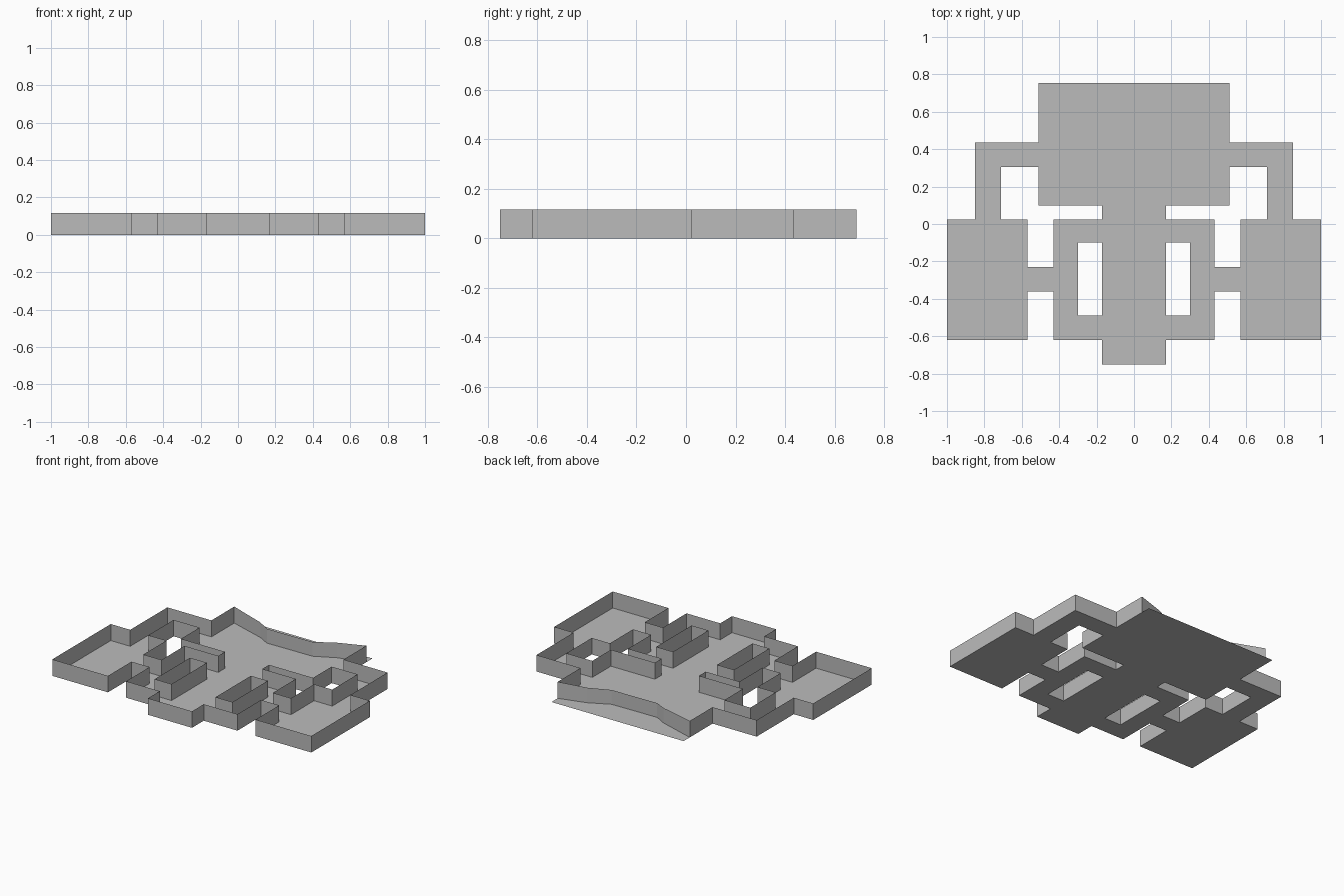
import bpy

if "Cube" in bpy.data.objects:
    bpy.data.objects.remove(bpy.data.objects["Cube"])

HEIGHT = 0.115

grey = bpy.data.materials.new("plain_grey")
grey.diffuse_color = (0.5, 0.5, 0.5, 1.0)
grey.use_nodes = True
grey.node_tree.nodes["Principled BSDF"].inputs["Base Color"].default_value = grey.diffuse_color


def add_mesh(name, verts, faces):
    mesh = bpy.data.meshes.new(name)
    mesh.from_pydata(verts, [], faces)
    mesh.materials.append(grey)
    obj = bpy.data.objects.new(name, mesh)
    bpy.context.collection.objects.link(obj)
    return obj


def floor(name, rects):
    verts, faces = [], []
    for x0, x1, y0, y1 in rects:
        n = len(verts)
        verts += [(x0, y0, 0), (x1, y0, 0), (x1, y1, 0), (x0, y1, 0)]
        faces.append((n, n + 1, n + 2, n + 3))
    return add_mesh(name, verts, faces)


def wall(name, path, closed=False):
    # Upright sheet along a path; a third value overrides the top height
    n = len(path)
    verts = [(p[0], p[1], 0) for p in path]
    verts += [(p[0], p[1], p[2] if len(p) > 2 else HEIGHT) for p in path]
    count = n if closed else n - 1
    faces = [(i, (i + 1) % n, n + (i + 1) % n, n + i) for i in range(count)]
    return add_mesh(name, verts, faces)


# Floor: central hall and spine, plus the mirrored wings
side_rects = [
    (0.51, 0.85, 0.305, 0.435),    # upper corridor
    (0.71, 0.85, 0.025, 0.305),    # corridor down to side room
    (0.57, 1.00, -0.62, 0.025),    # side room
    (0.43, 0.57, -0.36, -0.23),    # doorway passage
    (0.30, 0.43, -0.62, 0.025),    # inner corridor
    (0.17, 0.30, -0.10, 0.025),    # rear link
    (0.17, 0.30, -0.62, -0.49),    # front link
]
rects = [(-0.51, 0.51, 0.10, 0.755), (-0.17, 0.17, -0.75, 0.10)]
rects += side_rects + [(-b, -a, c, d) for a, b, c, d in side_rects]
floor("floor", rects)

# Wall paths for the right half
outer = [(0.17, -0.75), (0.17, -0.62), (0.43, -0.62), (0.43, -0.36),
         (0.57, -0.36), (0.57, -0.62), (1.0, -0.62), (1.0, 0.025),
         (0.85, 0.025), (0.85, 0.435), (0.51, 0.435), (0.51, 0.687)]
court = [(0.71, 0.305), (0.71, 0.025), (0.57, 0.025), (0.57, -0.23),
         (0.43, -0.23), (0.43, 0.025), (0.17, 0.025), (0.17, 0.10),
         (0.51, 0.10), (0.51, 0.305)]
pillar = [(0.17, -0.49), (0.30, -0.49), (0.30, -0.10), (0.17, -0.10)]


def mirrored(path):
    return [(-x, y) for x, y in reversed(path)]


# Outer wall runs through the front edge from left to right
wall("outer_wall", mirrored(outer) + outer)
for side, flip in (("right", False), ("left", True)):
    wall(side + "_court_wall", mirrored(court) if flip else court, True)
    wall(side + "_pillar_wall", mirrored(pillar) if flip else pillar, True)

# Bowed back wall, set in from the floor edge with a slightly dipped top
wall("back_wall", [(0.51, 0.687), (0.32, 0.635, 0.105), (0.18, 0.565, 0.10),
                   (-0.17, 0.56, 0.10), (-0.25, 0.605, 0.105),
                   (-0.51, 0.687)])
